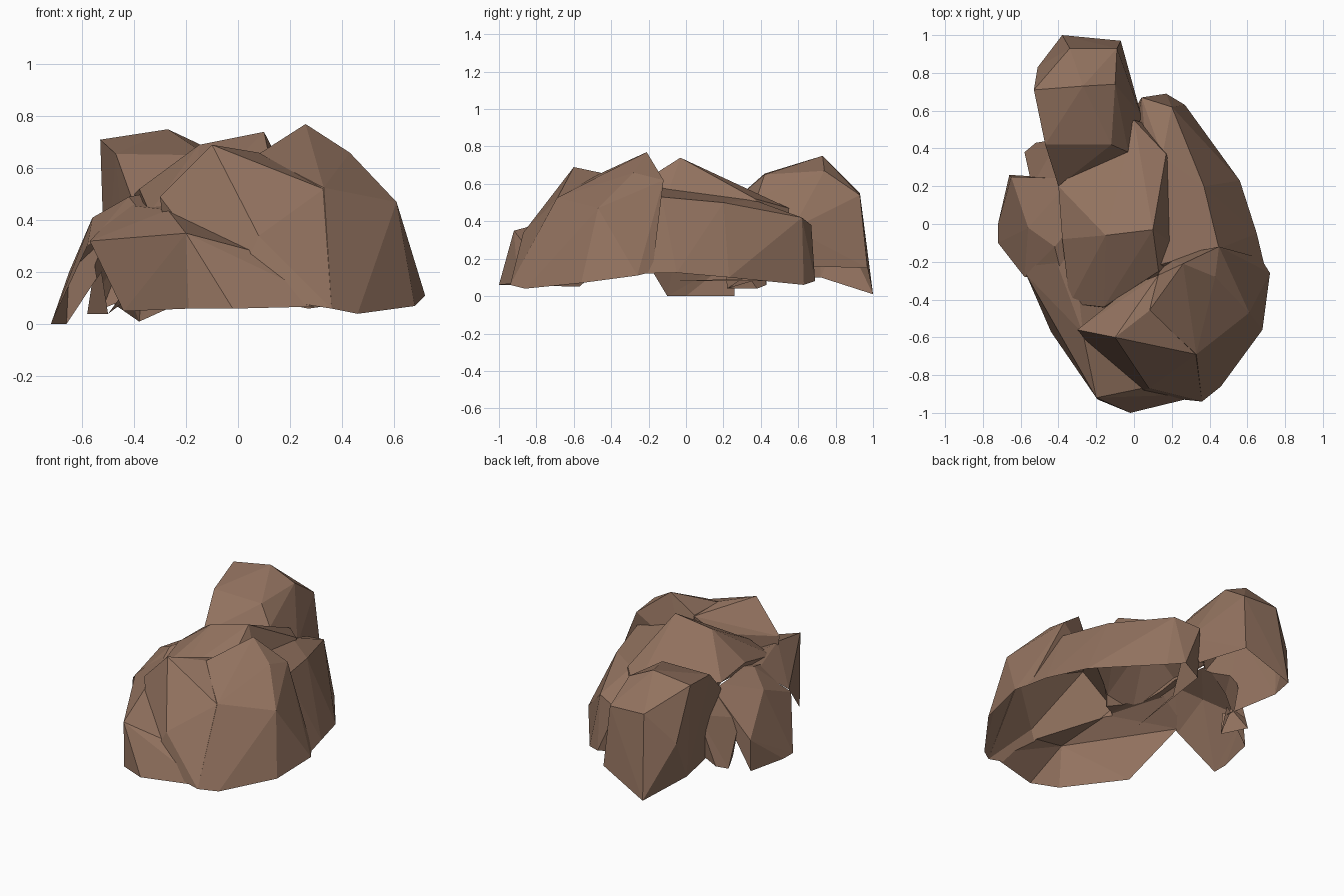
import bpy, bmesh
from math import radians, sin, cos
from mathutils import Vector
from mathutils.bvhtree import BVHTree

if "Cube" in bpy.data.objects:
    bpy.data.objects.remove(bpy.data.objects["Cube"])

brown = bpy.data.materials.new("brown_stone")
brown.diffuse_color = (0.29, 0.17, 0.115, 1)
brown.use_nodes = True
brown.node_tree.nodes["Principled BSDF"].inputs["Base Color"].default_value = brown.diffuse_color


def rock(name, points):
    """Faceted convex boulder wrapped around a few corner points."""
    bm = bmesh.new()
    for p in points:
        bm.verts.new(p)
    res = bmesh.ops.convex_hull(bm, input=bm.verts[:])
    loose = {g for g in res["geom_interior"] + res["geom_unused"]
             if isinstance(g, bmesh.types.BMVert)}
    bmesh.ops.delete(bm, geom=list(loose), context='VERTS')
    bmesh.ops.recalc_face_normals(bm, faces=bm.faces[:])
    mesh = bpy.data.meshes.new(name)
    bm.to_mesh(mesh)
    bm.free()
    mesh.materials.append(brown)
    ob = bpy.data.objects.new(name, mesh)
    bpy.context.collection.objects.link(ob)
    return ob


# Tall boulder at the back left
back = rock("back_boulder", [
    (-.53, .71, .71), (-.27, .73, .75), (-.10, .74, .67), (-.47, .42, .655), (-.12, .42, .65),
    (-.40, .20, .46), (-.03, .38, .53), (.04, .57, .36), (-.34, .93, .55), (-.09, .93, .54),
    (-.51, .83, .36), (-.07, .97, .15), (-.38, 1.0, .01), (-.51, .72, .10), (-.42, .36, .08),
    (.02, .64, .16)])

# Long boulder along the right side
right = rock("right_boulder", [
    (.20, .62, .42), (.37, .20, .50), (.45, -.13, .53), (.15, .36, .515), (.12, -.22, .60),
    (.04, .67, .38), (.17, .69, .08), (.27, .63, .06), (.56, .23, .10), (.65, -.05, .125),
    (.70, -.26, .12), (.0, .60, .08), (-.1, -.1, .08)])

# Raised plateau in the middle
middle = rock("middle_plateau", [
    (.10, -.03, .74), (-.15, -.06, .69), (-.38, -.08, .52), (-.40, .20, .50), (.17, .37, .52),
    (.0, .55, .47), (.13, -.25, .60), (-.16, -.44, .48), (-.34, -.42, .43), (-.16, .22, .10),
    (.18, .50, .08), (.42, -.25, .12), (-.16, -.45, .09)])

# Front boulder: left lobe, then the higher right lobe
lobe = rock("front_boulder_left", [
    (-.10, -.60, .69), (.08, -.46, .66), (-.30, -.56, .49), (.33, -.69, .52), (.08, -.87, .34),
    (.13, -.88, .26), (.36, -.94, .06), (-.25, -.52, .10), (.30, -.30, .10), (.0, -.32, .52),
    (.13, -.27, .62), (-.02, -.90, .12)])
front = rock("front_boulder_right", [
    (.26, -.21, .77), (.08, -.46, .655), (.43, -.28, .66), (.45, -.12, .62), (.61, -.47, .47),
    (.33, -.69, .525), (.13, -.27, .63), (.36, -.94, .06), (.46, -.86, .04), (.68, -.56, .07),
    (.72, -.26, .11), (.67, -.18, .13), (.0, -.55, .09), (.15, -.18, .40)])

# Low slab wrapping the front left
slab = rock("front_slab", [
    (-.20, -.92, .35), (-.27, -.58, .44), (-.32, -.12, .48), (-.57, -.27, .32), (-.44, -.12, .46),
    (.14, -.85, .26), (-.02, -1.0, .06), (-.19, -.93, .06), (.39, -.90, .07), (-.44, -.57, .05),
    (-.46, -.40, .12), (-.10, -.45, .05), (.35, -.55, .07)])

# Overhanging wing on the left, with a small spur behind it
wing = rock("left_wing", [
    (-.72, -.10, .0), (-.72, .0, .0), (-.66, .26, .0), (-.65, .25, .20), (-.58, -.28, .30),
    (-.56, -.02, .41), (-.42, -.12, .49), (-.33, .24, .50), (-.32, .0, .51), (-.38, -.28, .44)])
spur = rock("left_spur", [
    (-.58, .38, .04), (-.52, .43, .06), (-.50, .22, .04), (-.54, .20, .30), (-.38, .22, .46),
    (-.40, .45, .38), (-.42, .42, .10)])

# Fuse the stones into a single skin
others = (right, middle, lobe, front, slab, wing, spur)
for other in others:
    mod = back.modifiers.new("fuse", 'BOOLEAN')
    mod.operation = 'UNION'
    mod.solver = 'EXACT'
    mod.object = other
dg = bpy.context.evaluated_depsgraph_get()
skin = bpy.data.meshes.new_from_object(back.evaluated_get(dg))
for ob in (back, *others):
    bpy.data.objects.remove(ob)

# Hollow it: drop undersides and inner faces that cannot see the sky
bm = bmesh.new()
bm.from_mesh(skin)
bmesh.ops.triangulate(bm, faces=bm.faces[:])
tree = BVHTree.FromBMesh(bm)
sky = [Vector((cos(e) * cos(radians(a)), cos(e) * sin(radians(a)), sin(e)))
       for e in map(radians, (20, 40, 60, 75, 88)) for a in range(0, 360, 12)]


def sees_sky(face):
    mid = face.calc_center_median()
    spots = [mid] + [mid.lerp(v.co, 0.75) for v in face.verts]
    return any(d.dot(face.normal) > 0.02 and tree.ray_cast(s + face.normal * 0.001, d)[0] is None
               for s in spots for d in sky)


hidden = [f for f in bm.faces if f.normal.z < -0.35 or not sees_sky(f)]
bmesh.ops.delete(bm, geom=hidden, context='FACES')
bmesh.ops.dissolve_limit(bm, angle_limit=radians(1), verts=bm.verts[:], edges=bm.edges[:])
bm.to_mesh(skin)
bm.free()
cluster = bpy.data.objects.new("rock_cluster", skin)
bpy.context.collection.objects.link(cluster)
